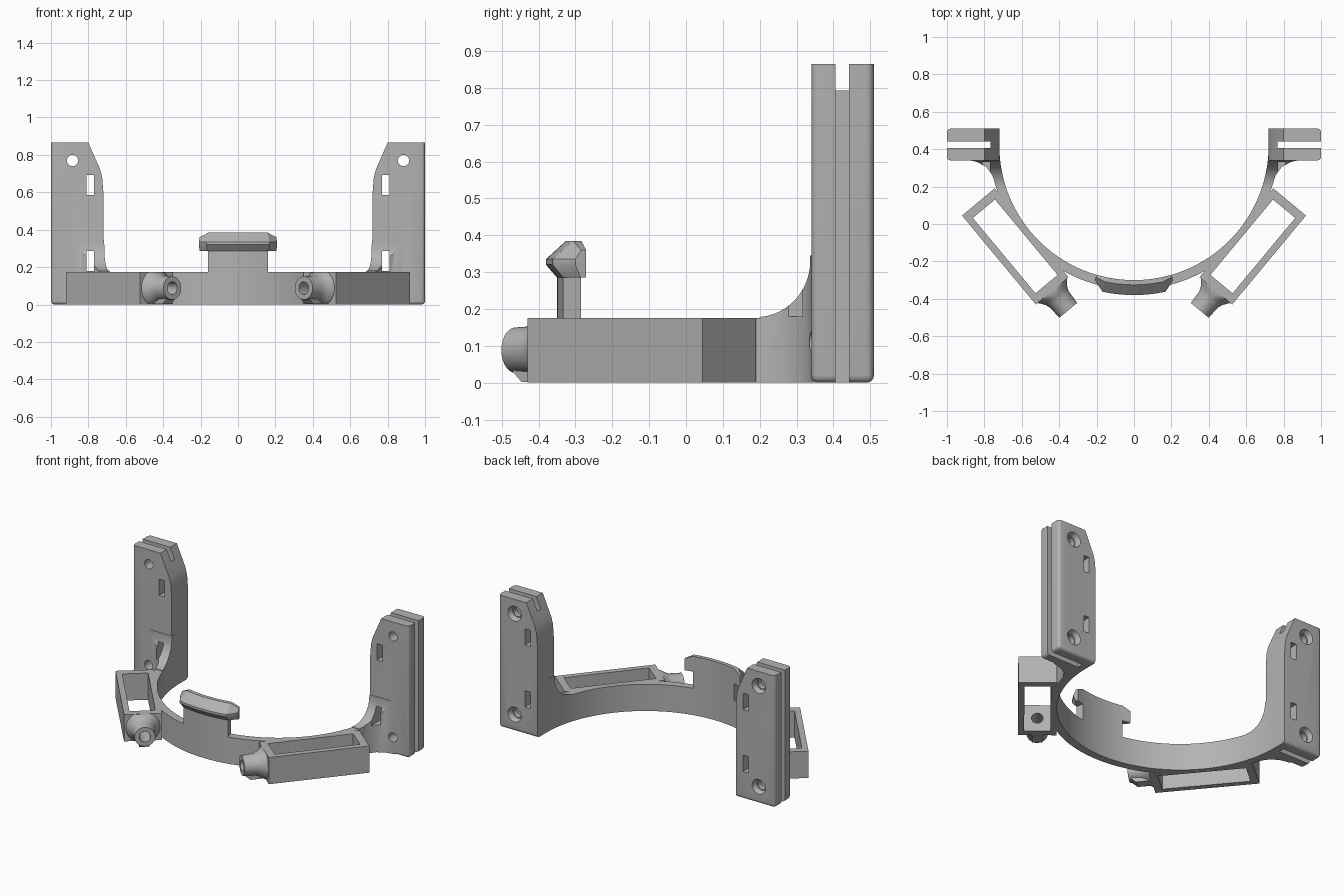
import bpy, bmesh, math
from mathutils import Vector, Matrix

old = bpy.data.objects.get("Cube")
if old:
    bpy.data.objects.remove(old, do_unlink=True)

grey = bpy.data.materials.new("plain grey")
grey.use_nodes = True
COLOUR = (0.45, 0.45, 0.45, 1)
grey.diffuse_color = COLOUR
grey.node_tree.nodes["Principled BSDF"].inputs["Base Color"].default_value = COLOUR

CY, R_IN, R_OUT = 0.42, 0.72, 0.77   # ring centre and radii
H = 0.175                            # ring and box height


def finish(name, bm):
    bmesh.ops.recalc_face_normals(bm, faces=bm.faces)
    mesh = bpy.data.meshes.new(name)
    bm.to_mesh(mesh)
    bm.free()
    mesh.materials.append(grey)
    ob = bpy.data.objects.new(name, mesh)
    bpy.context.collection.objects.link(ob)
    return ob


def prism_mesh(pts, lo, hi, axis):
    """Extrude a 2D outline along one axis."""
    def place(p, d):
        q = list(p)
        q.insert("xyz".index(axis), d)
        return q
    bm = bmesh.new()
    face = bm.faces.new([bm.verts.new(place(p, lo)) for p in pts])
    new = bmesh.ops.extrude_face_region(bm, geom=[face])["geom"]
    move = Vector(place((0, 0), hi - lo))
    bmesh.ops.translate(bm, vec=move, verts=[v for v in new if isinstance(v, bmesh.types.BMVert)])
    return bm


def prism(name, pts, lo, hi, axis="z"):
    return finish(name, prism_mesh(pts, lo, hi, axis))


def rod(start, direction, length, r1, r2):
    bm = bmesh.new()
    d = Vector(direction).normalized()
    turn = d.to_track_quat("Z", "Y").to_matrix().to_4x4()
    mid = Matrix.Translation(Vector(start) + d * length / 2)
    bmesh.ops.create_cone(bm, cap_ends=True, segments=32, radius1=r1, radius2=r2,
                          depth=length, matrix=mid @ turn)
    return finish("cutter", bm)


def combine(ob, others, operation="DIFFERENCE"):
    for other in others:
        mod = ob.modifiers.new("bool", "BOOLEAN")
        mod.object, mod.operation, mod.solver = other, operation, "EXACT"
        bpy.context.view_layer.objects.active = ob
        bpy.ops.object.modifier_apply(modifier=mod.name)
        bpy.data.objects.remove(other, do_unlink=True)


def smooth(ob, mirrored=False):
    bpy.ops.object.select_all(action="DESELECT")
    ob.select_set(True)
    bpy.context.view_layer.objects.active = ob
    bpy.ops.object.shade_smooth_by_angle(angle=math.radians(32))
    if mirrored:
        mod = ob.modifiers.new("mirror", "MIRROR")
        mod.use_mirror_merge = False


def arc(r, a0, a1, n):
    angles = [math.radians(a0 + (a1 - a0) * i / n) for i in range(n + 1)]
    return [(r * math.sin(a), CY - r * math.cos(a)) for a in angles]


def sector(name, a, n, lo, hi):
    return prism(name, arc(R_IN, -a, a, n) + arc(R_OUT, a, -a, n), lo, hi)


# Slanted side box: centre and local axes in plan
U = Vector((0.639, 0.769))
W = Vector((0.769, -0.639))
BOX = Vector((0.635, -0.12))


def slanted(half_len, half_wid, side=1):
    corners = [BOX + U * s * half_len + W * t * half_wid
               for s, t in ((1, 1), (1, -1), (-1, -1), (-1, 1))]
    return [(c.x * side, c.y) for c in corners]


def pocket(side=1):
    return prism("cutter", slanted(0.262, 0.077, side), -0.1, 0.3)


# Half ring
ring = sector("half_ring", 87, 72, 0, H)
combine(ring, [pocket(1), pocket(-1)])
smooth(ring)

# Nozzle hole shared by box and nozzle
end = BOX - U * 0.309
axis = Vector((-U.x, -U.y, 0))
base = Vector((end.x, end.y, 0.088))


def nozzle_hole():
    return rod(base - axis * 0.08, axis, 0.3, 0.034, 0.034)


box = prism("side_box", slanted(0.309, 0.1135), 0, H)
combine(box, [pocket(), nozzle_hole()])
smooth(box, True)

# Flared nozzle on the front end of each box
bm = bmesh.new()
rings = []
across = Vector((W.x, W.y, 0))
SEG = 40
for d, r in ((-0.02, 0.106), (0, 0.102), (0.015, 0.09), (0.035, 0.076),
             (0.06, 0.066), (0.135, 0.062)):
    loop = []
    for i in range(SEG):
        t = math.tau * i / SEG
        p = base + axis * d + across * r * math.cos(t)
        p.z = min(max(base.z + r * math.sin(t), 0.001), H - 0.001)
        loop.append(bm.verts.new(p))
    rings.append(loop)
for a, b in zip(rings, rings[1:]):
    for i in range(SEG):
        j = (i + 1) % SEG
        bm.faces.new((a[i], a[j], b[j], b[i]))
bm.faces.new(rings[0])
bm.faces.new(rings[-1])
nozzle = finish("nozzle", bm)
combine(nozzle, [nozzle_hole()])
smooth(nozzle, True)

# Small support under the nozzle
bm = bmesh.new()
sides = []
for s in (-0.03, 0.03):
    sides.append([bm.verts.new(base + axis * d + across * s + Vector((0, 0, z - base.z)))
                  for d, z in ((0, 0.002), (0.09, 0.002), (0.133, 0.04), (0, 0.04))])
for i in range(4):
    j = (i + 1) % 4
    bm.faces.new((sides[0][i], sides[0][j], sides[1][j], sides[1][i]))
for s in sides:
    bm.faces.new(s)
smooth(finish("nozzle_support", bm), True)

# Upright column with rounded outer and bottom edges
outline = [(0.72, 0), (1, 0), (1, 0.865), (0.8, 0.865), (0.738, 0.725),
           (0.726, 0.68), (0.72, 0.6)]
bm = prism_mesh(outline, 0.34, 0.51, "y")
edges = []
for e in bm.edges:
    mid = (e.verts[0].co + e.verts[1].co) / 2
    along_y = abs(e.verts[0].co.y - e.verts[1].co.y) > 0.1
    if (mid.x > 0.99 and not along_y) or (mid.z < 0.01 and (mid.x > 0.8)):
        edges.append(e)
bmesh.ops.bevel(bm, geom=edges, offset=0.02, segments=4, profile=0.5, affect="EDGES")
column = finish("upright_column", bm)

# Curved gusset joining ring and column
flare = [(0.9, 0.4), (0.9, 0.345), (0.84, 0.332), (0.79, 0.305), (0.757, 0.26), (0.738, 0.2)]
gusset = prism("gusset", arc(R_IN, 72.2, 88, 12) + flare, 0, 0.345)
sweep = [(0.19 + 0.147 * math.sin(a), 0.33 - 0.152 * math.cos(a))
         for a in [math.radians(90 * i / 14) for i in range(15)]]
combine(gusset, [prism("cutter", sweep + [(0.337, 0.5), (0.1, 0.5), (0.1, 0.178)], 0.5, 1.1, "x")])
combine(column, [gusset], "UNION")

# Long slot, strap slots and countersunk screw holes
cutters = [prism("cutter", [(0.768, 0.405), (1.1, 0.405), (1.1, 0.442), (0.768, 0.442)], -0.1, 1)]
for z in (0.18, 0.585):
    cutters.append(prism("cutter", [(0.77, z), (0.81, z), (0.81, z + 0.107), (0.77, z + 0.107)],
                         0.22, 0.6, "y"))
for z in (0.11, 0.77):
    cutters.append(rod((0.885, 0.2, z), (0, 1, 0), 0.4, 0.03, 0.03))
    cutters.append(rod((0.885, 0.478, z), (0, 1, 0), 0.04, 0.036, 0.052))
combine(column, cutters)
smooth(column, True)

# Front tab and its overhanging lip
smooth(sector("front_tab", 12, 16, H - 0.01, 0.29))

full = [(0.72, 0.285), (0.77, 0.285), (0.8, 0.32), (0.8, 0.335), (0.745, 0.385), (0.72, 0.385)]
tip = [(0.72, 0.285), (0.735, 0.285), (0.75, 0.32), (0.75, 0.335), (0.733, 0.36), (0.72, 0.36)]
stations = [(-16.2, tip)] + [(-12.2 + 24.4 * i / 16, full) for i in range(17)] + [(16.2, tip)]
bm = bmesh.new()
loops = []
for angle, section in stations:
    a = math.radians(angle)
    loops.append([bm.verts.new((r * math.sin(a), CY - r * math.cos(a), z)) for r, z in section])
for a, b in zip(loops, loops[1:]):
    for i in range(len(full)):
        j = (i + 1) % len(full)
        bm.faces.new((a[i], a[j], b[j], b[i]))
bm.faces.new(loops[0])
bm.faces.new(loops[-1])
smooth(finish("tab_lip", bm))
